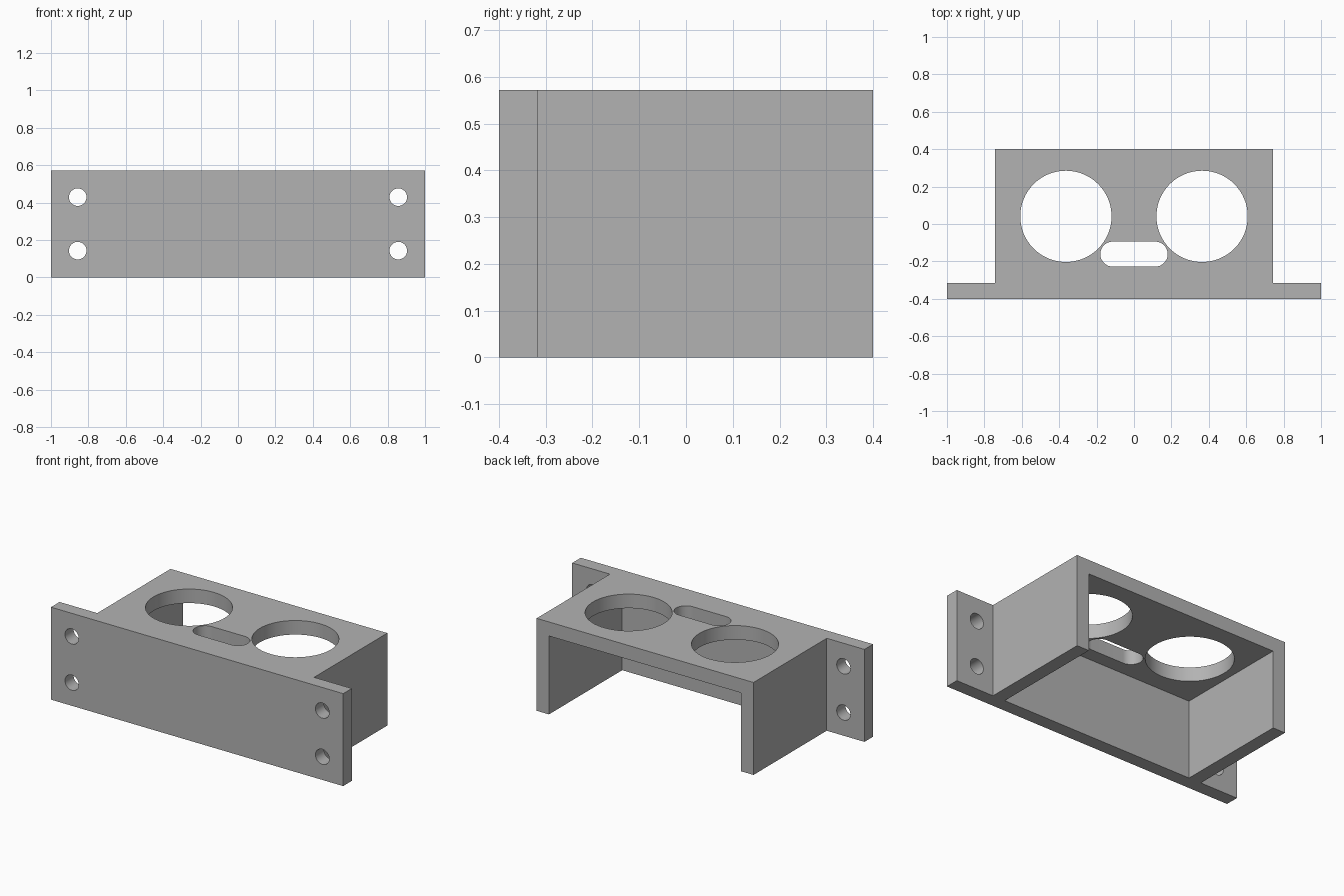
import bpy
import bmesh
from math import cos, sin, pi, radians

if "Cube" in bpy.data.objects:
    bpy.data.objects.remove(bpy.data.objects["Cube"], do_unlink=True)

HEIGHT, DEPTH = 0.572, 0.4       # overall height, half depth
BOX, WALL = 0.742, 0.084         # half width of the housing, wall thickness
TOP = HEIGHT - 0.087             # underside of the top panel
PLATE_BACK = -DEPTH + WALL

grey = bpy.data.materials.new("neutral grey")
grey.use_nodes = True
colour = (0.45, 0.45, 0.45, 1)
grey.diffuse_color = colour
grey.node_tree.nodes["Principled BSDF"].inputs["Base Color"].default_value = colour


def prism(name, outline, low, high, axis="z"):
    """Extrude a 2D outline along z, or along y when the outline is x and z."""
    def place(u, v, w):
        return (u, v, w) if axis == "z" else (u, w, v)
    bm = bmesh.new()
    face = bm.faces.new([bm.verts.new(place(u, v, low)) for u, v in outline])
    extruded = bmesh.ops.extrude_face_region(bm, geom=[face])["geom"]
    verts = [g for g in extruded if isinstance(g, bmesh.types.BMVert)]
    bmesh.ops.translate(bm, verts=verts, vec=place(0, 0, high - low))
    bmesh.ops.recalc_face_normals(bm, faces=bm.faces)
    mesh = bpy.data.meshes.new(name)
    bm.to_mesh(mesh)
    bm.free()
    mesh.materials.append(grey)
    obj = bpy.data.objects.new(name, mesh)
    bpy.context.collection.objects.link(obj)
    return obj


def rounded(x, y, radius, half=0.0, steps=32):
    """Circle, or a slot when half is above zero."""
    points = []
    for side, start in ((1, -pi / 2), (-1, pi / 2)):
        last = steps + 1 if half else steps
        for i in range(last):
            a = start + pi * i / steps
            points.append((x + side * half + radius * cos(a), y + radius * sin(a)))
    return points


# Housing and mounting plate share one T-shaped plan
half_plan = [(1, -DEPTH), (1, PLATE_BACK), (BOX, PLATE_BACK), (BOX, DEPTH)]
plan = half_plan + [(-x, y) for x, y in reversed(half_plan)]
bracket = prism("mounting_bracket", plan, 0, HEIGHT)

# Cavity, open at the bottom and the back
inner = BOX - WALL
cavity = [(-inner, PLATE_BACK), (inner, PLATE_BACK), (inner, 1), (-inner, 1)]
cutters = [prism("cavity_cutter", cavity, -0.1, TOP)]

# Central slot, large round openings and screw holes
cutters.append(prism("slot_cutter", rounded(0, -0.161, 0.067, 0.113), 0.3, 1))
for side in (-1, 1):
    cutters.append(prism("opening_cutter", rounded(side * 0.364, 0.041, 0.244), 0.3, 1))
    for z in (0.143, 0.429):
        cutters.append(prism("screw_hole_cutter", rounded(side * 0.857, z, 0.047, steps=20),
                             -0.6, -0.2, axis="y"))

bpy.ops.object.select_all(action="DESELECT")
bracket.select_set(True)
bpy.context.view_layer.objects.active = bracket
for cutter in cutters:
    cutter.hide_render = True
    cut = bracket.modifiers.new("cut", "BOOLEAN")
    cut.operation = "DIFFERENCE"
    cut.solver = "EXACT"
    cut.object = cutter
    bpy.ops.object.modifier_apply(modifier=cut.name)
    bpy.data.objects.remove(cutter, do_unlink=True)

bpy.ops.object.shade_smooth_by_angle(angle=radians(30))
